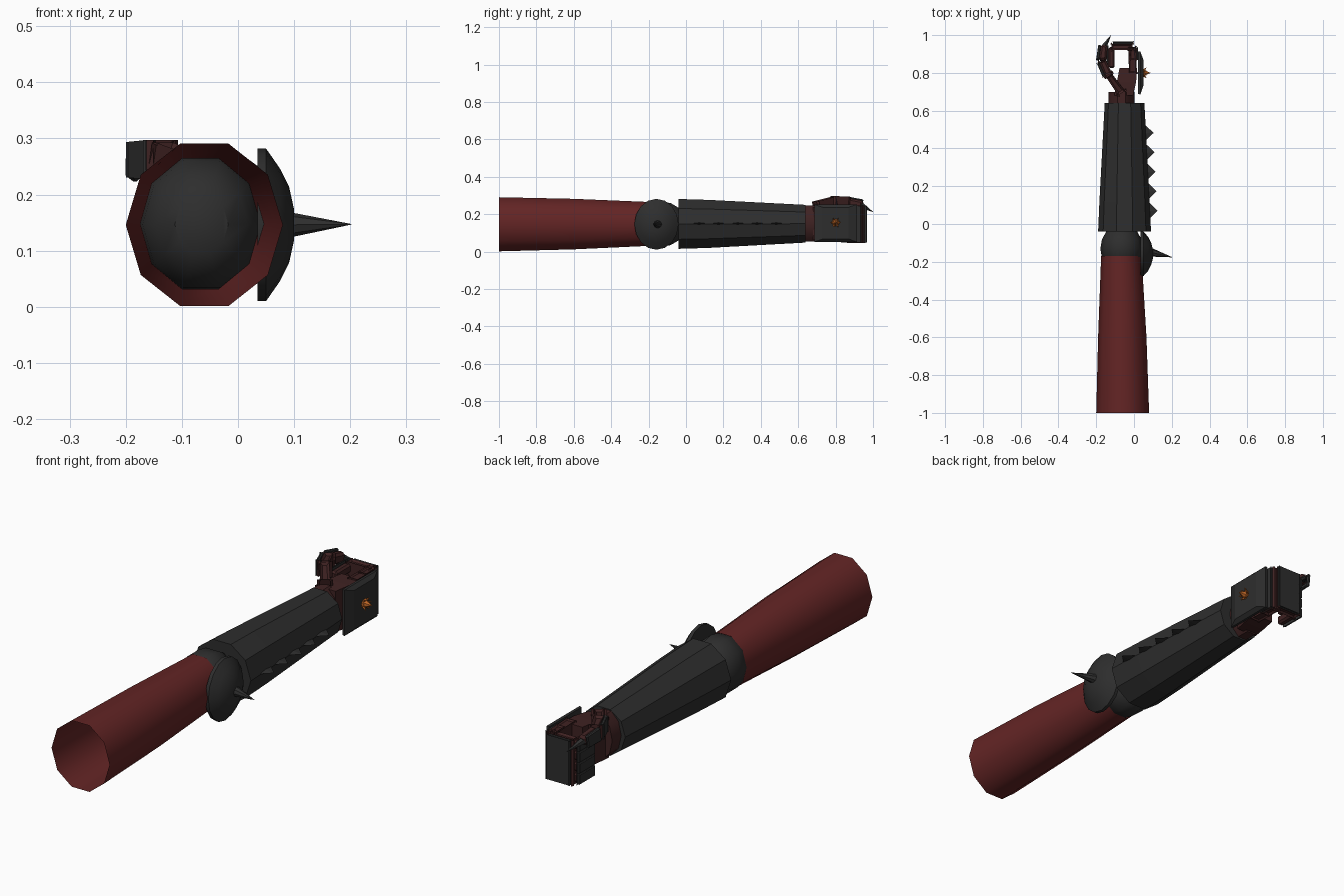
import bpy, bmesh, math
from mathutils import Vector, Matrix

if "Cube" in bpy.data.objects:
    bpy.data.objects.remove(bpy.data.objects["Cube"])


def material(name, rgb):
    m = bpy.data.materials.new(name)
    m.use_nodes = True
    m.diffuse_color = (*rgb, 1)
    m.node_tree.nodes["Principled BSDF"].inputs["Base Color"].default_value = (*rgb, 1)
    return m


RED = material("red cloth", (0.125, 0.018, 0.018))
GREY = material("dark armour", (0.027, 0.027, 0.027))
BROWN = material("dark red leather", (0.05, 0.016, 0.016))
ORANGE = material("orange crystal", (0.55, 0.14, 0.02))


def finish(name, bm, mat, smooth=False):
    bmesh.ops.recalc_face_normals(bm, faces=bm.faces)
    mesh = bpy.data.meshes.new(name)
    bm.to_mesh(mesh)
    bm.free()
    mesh.materials.append(mat)
    ob = bpy.data.objects.new(name, mesh)
    bpy.context.collection.objects.link(ob)
    if smooth:
        bpy.ops.object.select_all(action="DESELECT")
        ob.select_set(True)
        bpy.context.view_layer.objects.active = ob
        bpy.ops.object.shade_smooth_by_angle(angle=math.radians(40))
    return ob


def loft(name, rings, mat, axis="y", sides=10, phase=0.0, caps=True, smooth=False):
    """Skin elliptical rings given as (centre, horizontal radius, vertical radius)."""
    bm = bmesh.new()
    flat = Vector((1, 0, 0)) if axis == "y" else Vector((0, 1, 0))
    up = Vector((0, 0, 1))
    loops = []
    for centre, ra, rb in rings:
        angles = [phase + math.tau * k / sides for k in range(sides)]
        loops.append([bm.verts.new(Vector(centre) + flat * ra * math.cos(a) + up * rb * math.sin(a))
                      for a in angles])
    for a, b in zip(loops, loops[1:]):
        for k in range(sides):
            n = (k + 1) % sides
            bm.faces.new((a[k], a[n], b[n], b[k]))
    if caps:
        bm.faces.new(loops[0])
        bm.faces.new(loops[-1])
    return finish(name, bm, mat, smooth)


def segment(name, p, q, thick, height, mat, offset=0.0, bevel=0.006, taper=1.0):
    """Bevelled box from p to q, shifted sideways by offset."""
    p, q = Vector(p), Vector(q)
    along = (q - p).normalized()
    side = Vector((0, 0, 1)).cross(along).normalized()
    up = along.cross(side)
    bm = bmesh.new()
    bmesh.ops.create_cube(bm, size=1)
    for v in bm.verts:
        c = v.co.copy()
        k = taper if c.x > 0 else 1.0
        v.co = p.lerp(q, c.x + 0.5) + side * (c.y * thick * k + offset) + up * c.z * height * k
    bmesh.ops.bevel(bm, geom=bm.edges[:], offset=bevel, segments=1, affect="EDGES")
    return finish(name, bm, mat)


def spike(name, base, tip, radius, mat, sides=8):
    base, tip = Vector(base), Vector(tip)
    d = tip - base
    bm = bmesh.new()
    bmesh.ops.create_cone(bm, cap_ends=True, segments=sides, radius1=radius, radius2=0.0005,
                          depth=d.length,
                          matrix=Matrix.Translation((base + tip) / 2)
                          @ d.to_track_quat("Z", "Y").to_matrix().to_4x4())
    return finish(name, bm, mat)


# Upper arm sleeve, open at the shoulder
loft("upper_arm_sleeve", [((-0.06, -1, 0.146), 0.14, 0.152),
                          ((-0.062, -0.6, 0.147), 0.128, 0.142),
                          ((-0.067, -0.17, 0.148), 0.107, 0.122)], RED, caps=False, smooth=True)

# Elbow ball
ball = []
for i in range(7):
    a = math.radians(-65 + i * 130 / 6)
    ball.append(((-0.065, -0.13 + 0.13 * math.sin(a), 0.147),
                 0.113 * math.cos(a), 0.127 * math.cos(a)))
loft("elbow_ball", ball, GREY, smooth=True)

# Elbow shield with its spike
ELBOW = (-0.158, 0.146)
shield = [((x, *ELBOW), ry, rz) for x, ry, rz in
          ((0.035, 0.118, 0.136), (0.05, 0.118, 0.136), (0.075, 0.09, 0.1),
           (0.091, 0.058, 0.068), (0.1, 0.024, 0.027))]
loft("elbow_shield", shield, GREY, axis="x", sides=16, smooth=True)
spike("elbow_spike", (0.09, -0.15, 0.146), (0.202, -0.176, 0.147), 0.023, GREY)

# Forearm guard
loft("forearm_guard", [((-0.05, -0.04, 0.148), 0.14, 0.14),
                       ((-0.05, 0.12, 0.148), 0.133, 0.135),
                       ((-0.05, 0.64, 0.149), 0.105, 0.106)], GREY)

# Row of thin teeth along the forearm
for i in range(5):
    y = 0.07 + i * 0.103
    base_x = 0.083 - i * 0.0055
    tooth = spike(f"forearm_tooth_{i + 1}", (base_x - 0.015, y, 0), (base_x + 0.042, y, 0),
                  0.056, GREY, sides=4)
    for v in tooth.data.vertices:
        v.co.z = v.co.z * 0.12 + 0.15

# Wrist and palm
loft("wrist", [((-0.066, 0.62, 0.15), 0.07, 0.1), ((-0.066, 0.7, 0.15), 0.068, 0.1)],
     BROWN, smooth=True)
loft("palm", [((-0.055, 0.68, 0.15), 0.07, 0.125), ((-0.04, 0.75, 0.15), 0.072, 0.13),
              ((-0.03, 0.825, 0.15), 0.066, 0.13)], BROWN, sides=4, phase=math.pi / 4)
segment("hand_back", (-0.006, 0.8, 0.15), (-0.008, 0.92, 0.148), 0.042, 0.185, BROWN)

# Armour plate on the back of the hand
plate = [((x, 0.8, 0.152), ry * math.sqrt(2), rz * math.sqrt(2)) for x, ry, rz in
         ((0.022, 0.112, 0.099), (0.034, 0.114, 0.1), (0.049, 0.07, 0.085))]
loft("hand_plate", plate, GREY, axis="x", sides=4, phase=math.pi / 4)

# Crystal cluster on the plate
spike("crystal_core", (0.045, 0.8, 0.155), (0.087, 0.8, 0.155), 0.022, ORANGE, sides=6)
for i in range(6):
    a = math.tau * i / 6
    y, z = math.cos(a), math.sin(a)
    spike(f"crystal_shard_{i + 1}", (0.046, 0.8 + 0.008 * y, 0.155 + 0.008 * z),
          (0.066, 0.8 + 0.028 * y, 0.155 + 0.028 * z), 0.009, ORANGE, sides=5)

# Four curled fingers, each with three armoured joints
for f in range(4):
    z = 0.075 + f * 0.048
    path = [(-0.005, 0.87, z), (-0.008, 0.937, z), (-0.118, 0.937, z), (-0.118, 0.825, z)]
    for j, (p, q) in enumerate(zip(path, path[1:])):
        tag = f"finger_{f + 1}_joint_{j + 1}"
        segment(tag, p, q, 0.032, 0.04, BROWN, bevel=0.008)
        a, b = Vector(p), Vector(q)
        segment(tag + "_plate", a.lerp(b, -0.06), b.lerp(a, 0.06), 0.012, 0.045, GREY,
                offset=-0.022, bevel=0.003)

# Thumb with plates and a claw
thumb = [(-0.07, 0.7, 0.235), (-0.135, 0.79, 0.262), (-0.168, 0.865, 0.262), (-0.157, 0.945, 0.25)]
for j, (p, q) in enumerate(zip(thumb, thumb[1:])):
    segment(f"thumb_joint_{j + 1}", p, q, 0.042, 0.05, BROWN, bevel=0.01, taper=0.85)
    if j:
        a, b = Vector(p), Vector(q)
        segment(f"thumb_plate_{j}", a, b.lerp(a, 0.05), 0.016, 0.062, GREY,
                offset=0.025, bevel=0.004, taper=0.9)
spike("thumb_claw", (-0.16, 0.935, 0.25), (-0.122, 1.0, 0.212), 0.017, GREY, sides=6)
